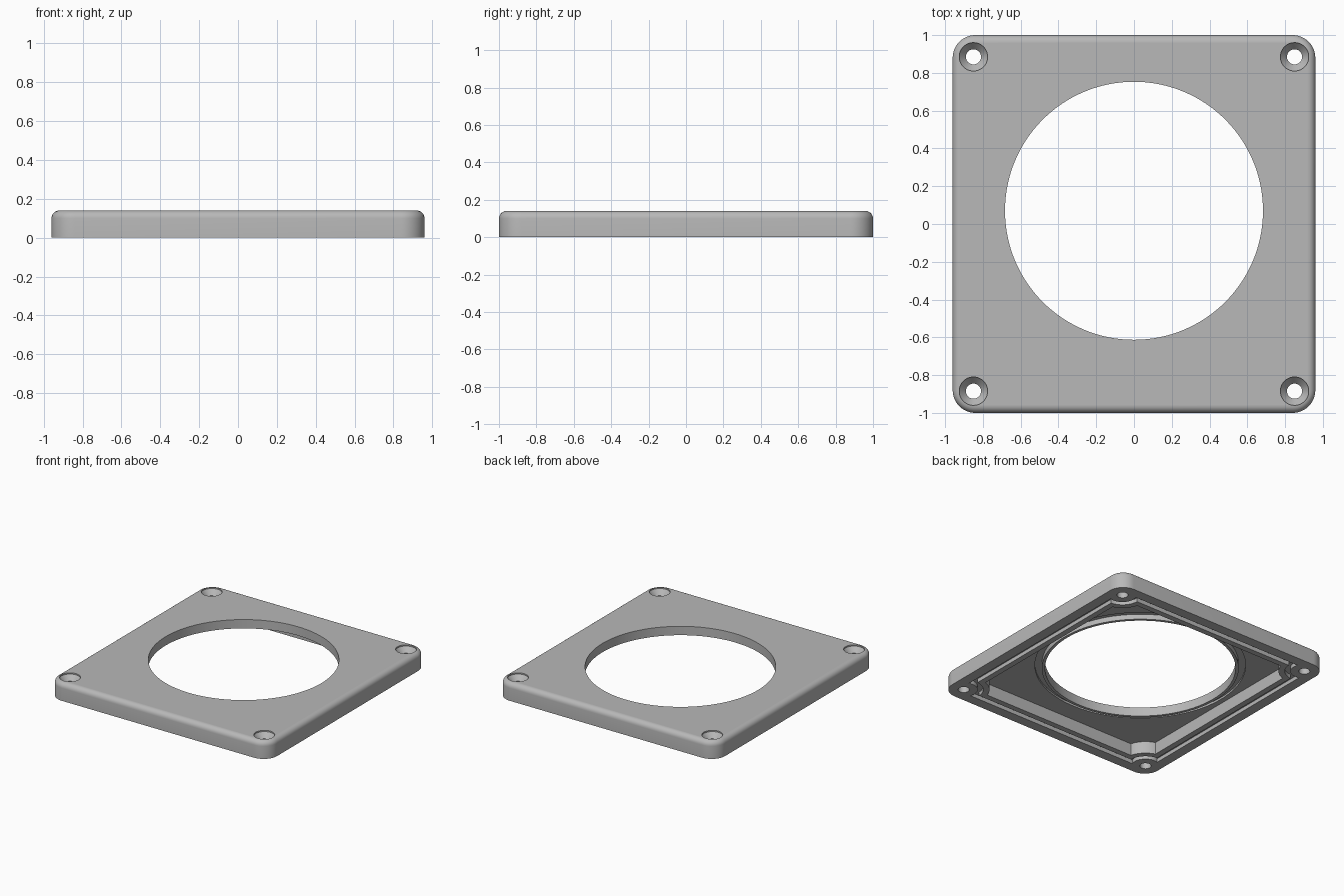
import bpy, bmesh
from math import sin, cos, pi, atan2, sqrt

cube = bpy.data.objects.get("Cube")
if cube:
    bpy.data.objects.remove(cube, do_unlink=True)

HX, HY, H = 0.96, 1.0, 0.14        # half width, half depth, height
SX, SY = 0.85, 0.885               # screw positions
HOLE_Y, HOLE_R = 0.07, 0.683       # large opening
FLOOR = 0.095                      # underside of the thin panel
FILLET = 0.04

grey = bpy.data.materials.new("plain_grey")
grey.use_nodes = True
colour = (0.48, 0.48, 0.48, 1)
grey.diffuse_color = colour
grey.node_tree.nodes["Principled BSDF"].inputs["Base Color"].default_value = colour


def circle(r, cx=0, cy=0, n=48):
    return [(cx + r * cos(2 * pi * i / n), cy + r * sin(2 * pi * i / n)) for i in range(n)]


def rounded_rect(a, b, r, n=12):
    pts = []
    for q, (sx, sy) in enumerate([(1, 1), (-1, 1), (-1, -1), (1, -1)]):
        for i in range(n + 1):
            t = (q + i / n) * pi / 2
            pts.append((sx * (a - r) + r * cos(t), sy * (b - r) + r * sin(t)))
    return pts


def notched_rect(inset, r, n=20):
    """Inset rectangle whose corners curve inwards around the screws."""
    a, b = HX - inset, HY - inset
    dx, dy = a - SX, b - SY
    start = atan2(-sqrt(r * r - dx * dx), dx) + 2 * pi
    end = atan2(dy, -sqrt(r * r - dy * dy)) % (2 * pi)
    arc = [start + (end - start) * i / n for i in range(n + 1)]
    corner = [(SX + r * cos(t), SY + r * sin(t)) for t in arc]
    pts = list(corner)
    pts += [(-x, y) for x, y in reversed(corner)]
    pts += [(-x, -y) for x, y in corner]
    pts += [(x, -y) for x, y in reversed(corner)]
    return pts


def loft(name, layers, cyclic=False):
    """Skin equal-length loops given as (outline, z); cap the ends or join them."""
    bm = bmesh.new()
    loops = [[bm.verts.new((x, y, z)) for x, y in pts] for pts, z in layers]
    pairs = list(zip(loops, loops[1:]))
    if cyclic:
        pairs.append((loops[-1], loops[0]))
    else:
        bm.faces.new(loops[0])
        bm.faces.new(loops[-1])
    for lo, hi in pairs:
        n = len(lo)
        for i in range(n):
            j = (i + 1) % n
            bm.faces.new((lo[i], lo[j], hi[j], hi[i]))
    bmesh.ops.recalc_face_normals(bm, faces=bm.faces)
    mesh = bpy.data.meshes.new(name)
    bm.to_mesh(mesh)
    bm.free()
    mesh.materials.append(grey)
    obj = bpy.data.objects.new(name, mesh)
    bpy.context.collection.objects.link(obj)
    return obj


def ring(name, outer, inner, z0, z1):
    return loft(name, [(outer, z0), (outer, z1), (inner, z1), (inner, z0)], cyclic=True)


def activate(obj):
    bpy.ops.object.select_all(action='DESELECT')
    obj.select_set(True)
    bpy.context.view_layer.objects.active = obj


def cut(obj, cutter):
    cutter.hide_render = True
    mod = obj.modifiers.new("cut", 'BOOLEAN')
    mod.operation = 'DIFFERENCE'
    mod.solver = 'EXACT'
    mod.object = cutter
    activate(obj)
    bpy.ops.object.modifier_apply(modifier=mod.name)
    bpy.data.objects.remove(cutter, do_unlink=True)


def smooth(obj):
    activate(obj)
    bpy.ops.object.shade_smooth_by_angle(angle=0.6)


# Cover plate with rounded corners and a filleted top edge
layers = [(rounded_rect(HX, HY, 0.12), 0)]
for i in range(7):
    t = i / 6 * pi / 2
    d = FILLET * (1 - cos(t))
    layers.append((rounded_rect(HX - d, HY - d, 0.12 - d), H - FILLET + FILLET * sin(t)))
cover = loft("cover_plate", layers)

# Hollow underside, leaving a rim and four screw bosses
outline = notched_rect(0.165, 0.185)
cut(cover, loft("cavity_cutter", [(outline, -0.1), (outline, FLOOR)]))

# Seal groove running round the rim and inside the screws
cut(cover, ring("groove_cutter", notched_rect(0.08, 0.1), notched_rect(0.12, 0.14), -0.05, 0.03))

# Large round opening and the shallow groove around it
big = circle(HOLE_R, 0, HOLE_Y, 128)
lip = circle(HOLE_R + 0.022, 0, HOLE_Y, 128)
cut(cover, loft("opening_cutter", [(big, -0.1), (big, 0.3)]))
cut(cover, ring("seat_cutter", circle(0.755, 0, HOLE_Y, 128), lip, 0.05, FLOOR + 0.015))

# Countersunk screw holes
for sx in (-1, 1):
    for sy in (-1, 1):
        profile = [(0.04, -0.1), (0.04, 0.09), (0.075, 0.13), (0.075, 0.3)]
        cut(cover, loft("screw_cutter", [(circle(r, sx * SX, sy * SY), z) for r, z in profile]))
smooth(cover)

# Raised lip under the opening
smooth(ring("opening_lip", lip, big, 0.07, FLOOR))
